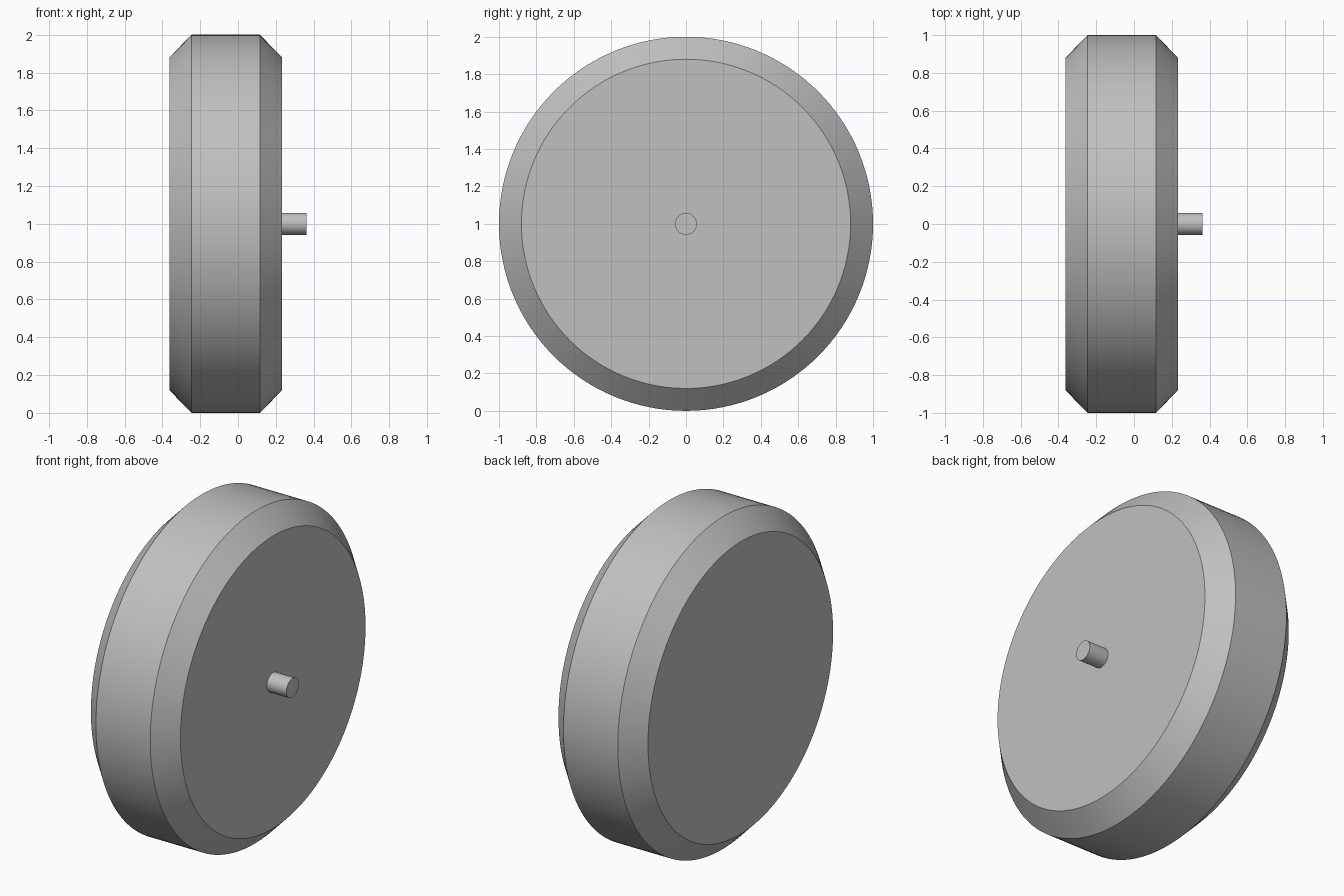
import bpy
import bmesh
from math import cos, sin, tau, radians

cube = bpy.data.objects.get("Cube")
if cube:
    bpy.data.objects.remove(cube, do_unlink=True)

# One plain grey for the whole model
grey = bpy.data.materials.new("plain_grey")
grey.use_nodes = True
colour = (0.53, 0.53, 0.53, 1.0)
grey.diffuse_color = colour
grey.node_tree.nodes["Principled BSDF"].inputs["Base Color"].default_value = colour


def turned(name, profile, segments):
    """Turn (x, radius) points about the axle and cap both ends."""
    bm = bmesh.new()
    angles = [tau * i / segments for i in range(segments)]
    rings = [[bm.verts.new((x, r * cos(a), r * sin(a))) for a in angles]
             for x, r in profile]
    for lower, upper in zip(rings, rings[1:]):
        for i in range(segments):
            j = (i + 1) % segments
            bm.faces.new((lower[i], lower[j], upper[j], upper[i]))
    bm.faces.new(rings[0])
    bm.faces.new(rings[-1])
    bmesh.ops.recalc_face_normals(bm, faces=bm.faces)
    mesh = bpy.data.meshes.new(name)
    bm.to_mesh(mesh)
    bm.free()
    mesh.materials.append(grey)
    obj = bpy.data.objects.new(name, mesh)
    obj.location.z = 1
    bpy.context.collection.objects.link(obj)
    bpy.ops.object.select_all(action="DESELECT")
    obj.select_set(True)
    bpy.context.view_layer.objects.active = obj
    bpy.ops.object.shade_smooth_by_angle(angle=radians(30))
    return obj


# Thick wheel with bevelled rims
turned("wheel_disc", [(-0.363, 0.88), (-0.246, 1), (0.116, 1), (0.233, 0.88)], 128)

# Short axle pin on the left side
turned("axle_pin", [(0.233, 0.058), (0.363, 0.058)], 48)
